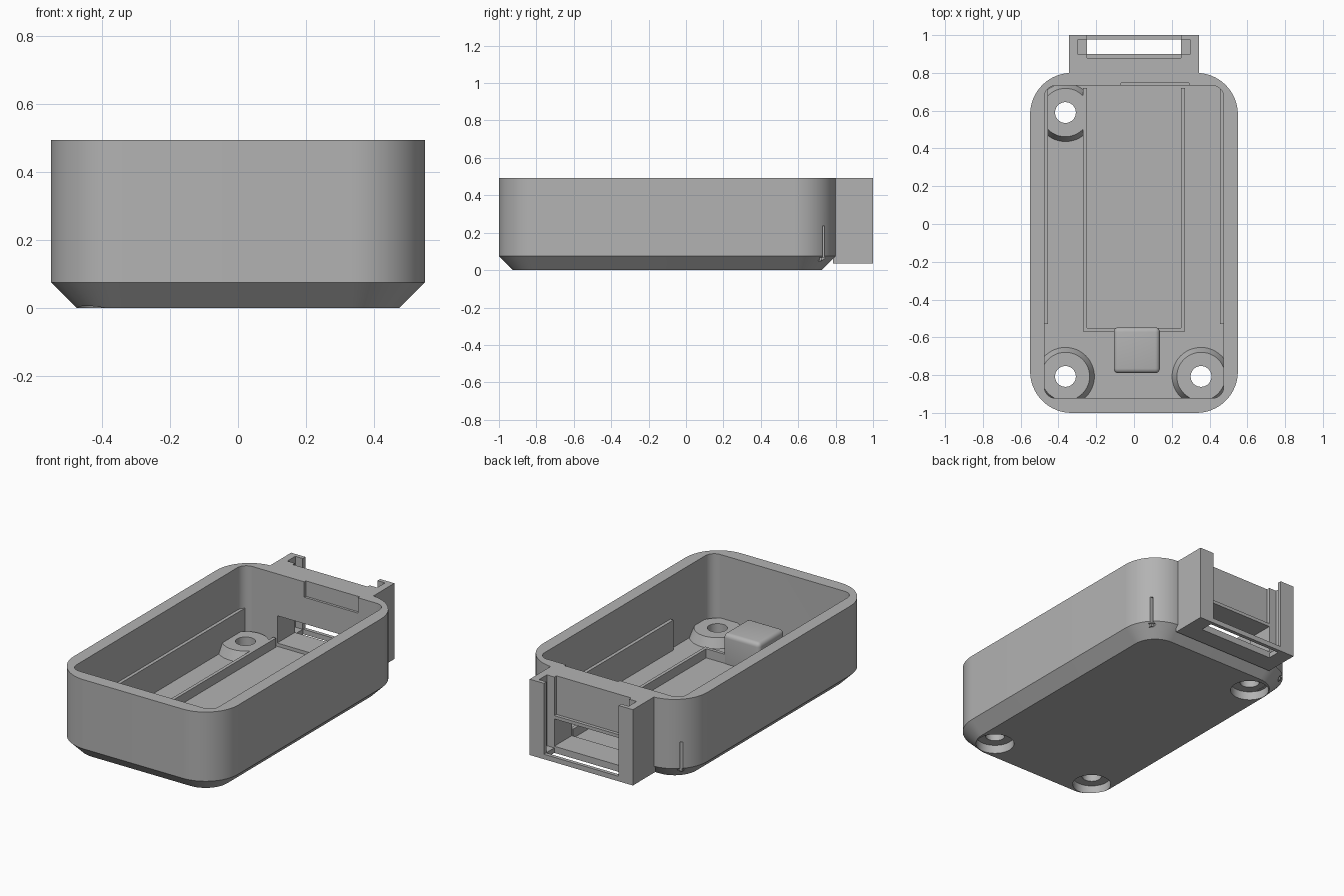
import bpy, bmesh, math
from mathutils import Vector

if "Cube" in bpy.data.objects:
    bpy.data.objects.remove(bpy.data.objects["Cube"], do_unlink=True)

grey = bpy.data.materials.new("plain_grey")
grey.use_nodes = True
grey.diffuse_color = (0.45, 0.45, 0.45, 1)
grey.node_tree.nodes["Principled BSDF"].inputs["Base Color"].default_value = (0.45, 0.45, 0.45, 1)


def finish(name, bm):
    bmesh.ops.recalc_face_normals(bm, faces=bm.faces)
    mesh = bpy.data.meshes.new(name)
    bm.to_mesh(mesh)
    bm.free()
    mesh.materials.append(grey)
    obj = bpy.data.objects.new(name, mesh)
    bpy.context.collection.objects.link(obj)
    return obj


def box(name, x0, x1, y0, y1, z0, z1, bevel=0):
    bm = bmesh.new()
    bmesh.ops.create_cube(bm, size=1)
    for v in bm.verts:
        v.co = Vector(((x0 + x1) / 2 + v.co.x * (x1 - x0),
                       (y0 + y1) / 2 + v.co.y * (y1 - y0),
                       (z0 + z1) / 2 + v.co.z * (z1 - z0)))
    if bevel:
        bmesh.ops.bevel(bm, geom=bm.edges[:], offset=bevel, segments=5,
                        profile=0.5, affect='EDGES')
    return finish(name, bm)


def cone(name, x, y, r0, r1, z0, z1, clip=None):
    bm = bmesh.new()
    bmesh.ops.create_cone(bm, cap_ends=True, segments=48, radius1=r0, radius2=r1, depth=z1 - z0)
    bmesh.ops.translate(bm, verts=bm.verts, vec=(x, y, (z0 + z1) / 2))
    if clip is not None:
        bmesh.ops.bisect_plane(bm, geom=bm.verts[:] + bm.edges[:] + bm.faces[:],
                               plane_co=(clip, 0, 0), plane_no=(1, 0, 0), clear_outer=True)
        bmesh.ops.holes_fill(bm, edges=[e for e in bm.edges if e.is_boundary])
    return finish(name, bm)


def rounded_stack(name, half_x, y0, y1, radius, levels):
    """Rounded rectangle lofted through (height, inset) levels."""
    bm = bmesh.new()
    rings = []
    for z, inset in levels:
        ring = []
        for k, (sx, sy) in enumerate([(1, 1), (-1, 1), (-1, -1), (1, -1)]):
            cx = sx * (half_x - radius)
            cy = y1 - radius if sy > 0 else y0 + radius
            for i in range(17):
                a = math.pi / 2 * (k + i / 16)
                r = radius - inset
                ring.append(bm.verts.new((cx + r * math.cos(a), cy + r * math.sin(a), z)))
        rings.append(ring)
    n = len(rings[0])
    for low, high in zip(rings, rings[1:]):
        for i in range(n):
            j = (i + 1) % n
            bm.faces.new((low[i], low[j], high[j], high[i]))
    bm.faces.new(rings[0][::-1])
    bm.faces.new(rings[-1])
    return finish(name, bm)


def combine(target, tool, operation):
    mod = target.modifiers.new("combine", 'BOOLEAN')
    mod.operation = operation
    mod.solver = 'EXACT'
    mod.object = tool
    bpy.context.view_layer.objects.active = target
    bpy.ops.object.modifier_apply(modifier=mod.name)
    bpy.data.objects.remove(tool, do_unlink=True)


FLOOR, TOP = 0.055, 0.493

# Tray with chamfered base, plus the solid block of the rear bracket
tray = rounded_stack("tray", 0.55, -1, 0.8, 0.22, [(0, 0.075), (0.075, 0), (TOP, 0)])
combine(tray, box("bracket", -0.345, 0.345, 0.785, 1.0, 0.035, TOP), 'UNION')
combine(tray, rounded_stack("cavity", 0.475, -0.922, 0.732, 0.06, [(FLOOR, 0), (0.6, 0)]), 'DIFFERENCE')

# Rear bracket: sliding channel, front gap, bottom opening, panel recess, wall window
for cut in [
    ("channel", -0.30, 0.30, 0.90, 0.975, 0.065, 0.6),
    ("front_gap", -0.25, 0.25, 0.94, 1.1, 0.065, 0.6),
    ("bottom_opening", -0.25, 0.25, 0.90, 0.978, 0.0, 0.1),
    ("panel_recess", -0.25, 0.25, 0.88, 0.93, 0.26, 0.6),
    ("wall_window", -0.25, 0.25, 0.70, 0.93, 0.075, 0.24),
    ("rim_recess", -0.07, 0.29, 0.70, 0.747, 0.40, 0.6),
]:
    combine(tray, box(*cut), 'DIFFERENCE')

# Screw bosses, each with a through hole and a counterbore from below
screws = [(-0.363, -0.807, None), (0.355, -0.807, None), (-0.363, 0.59, -0.26)]
for x, y, clip in screws:
    combine(tray, cone("boss", x, y, 0.155, 0.128, 0.052, 0.11, clip), 'UNION')
for x, y, clip in screws:
    combine(tray, cone("screw_hole", x, y, 0.055, 0.055, -0.1, 0.3), 'DIFFERENCE')
    combine(tray, cone("counterbore", x, y, 0.108, 0.108, -0.1, 0.052), 'DIFFERENCE')

# Thin slits at the rear corners
for s in (-1, 1):
    xs = sorted((s * 0.47, s * 0.53))
    combine(tray, box("corner_slit", *xs, 0.729, 0.741, FLOOR, 0.235), 'DIFFERENCE')
    xs = sorted((s * 0.46, s * 0.53))
    combine(tray, box("corner_notch", *xs, 0.715, 0.742, FLOOR, 0.068), 'DIFFERENCE')

# Inner ribs: tall ones along the walls, a low frame on the floor
parts = [tray]
for s, side in ((-1, "right"), (1, "left")):
    xs = sorted((s * 0.455, s * 0.48))
    parts.append(box(side + "_wall_rib", *xs, -0.53, 0.725, 0.05, 0.237))
    xs = sorted((s * 0.25, s * 0.27))
    parts.append(box(side + "_floor_rib", *xs, -0.57, 0.72, 0.05, 0.11))
parts.append(box("front_floor_rib", -0.25, 0.25, -0.57, -0.55, 0.05, 0.11))

# Rounded block standing on the floor
parts.append(box("floor_block", -0.107, 0.137, -0.79, -0.547, 0.01, 0.235, bevel=0.025))

# Smooth the curves and keep the edges sharp
bpy.ops.object.select_all(action='DESELECT')
for obj in parts:
    obj.select_set(True)
bpy.context.view_layer.objects.active = tray
bpy.ops.object.shade_smooth_by_angle(angle=math.radians(25))
